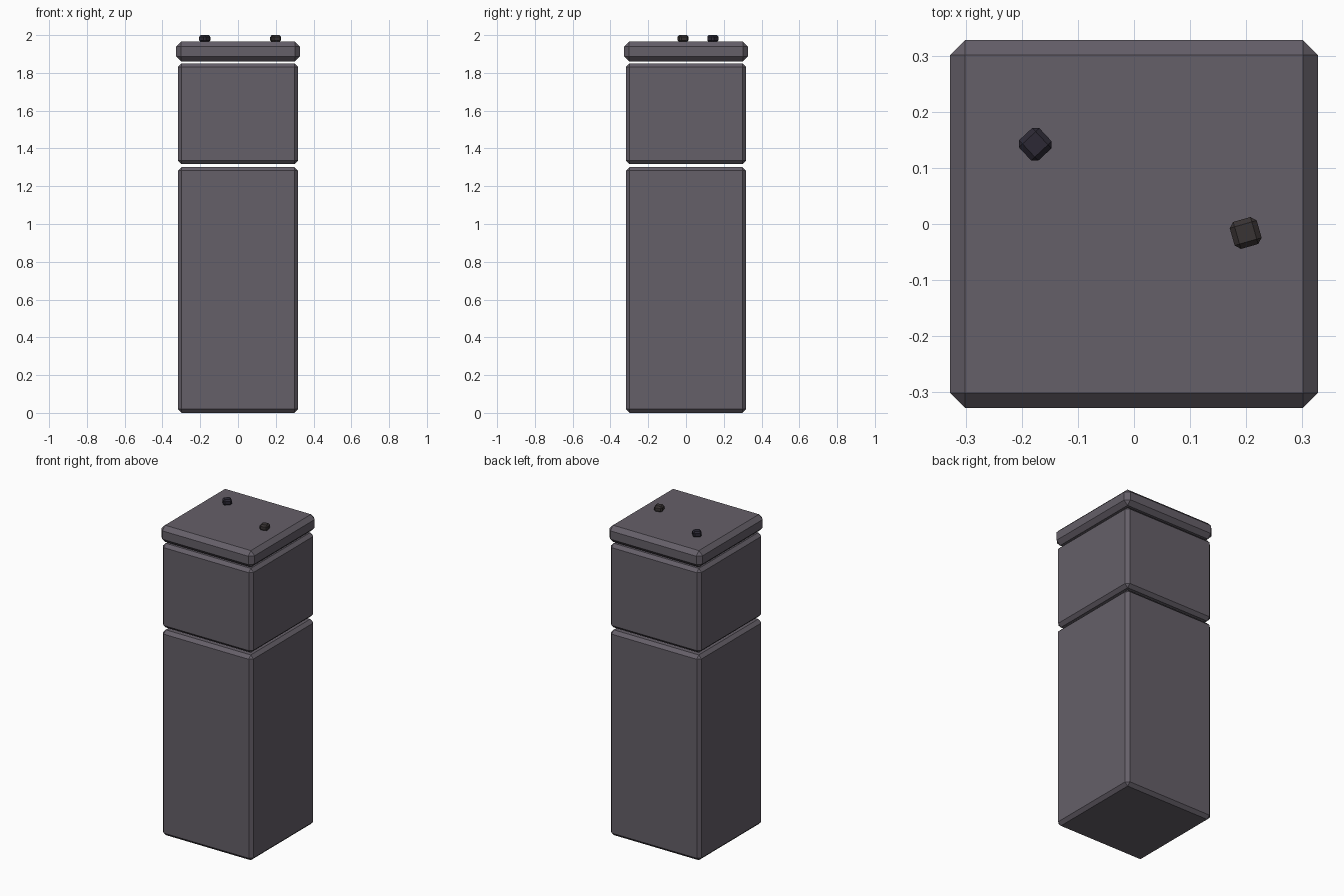
import bpy
import bmesh
from math import radians
from mathutils import Matrix

if "Cube" in bpy.data.objects:
    bpy.data.objects.remove(bpy.data.objects["Cube"])


def material(name, colour):
    mat = bpy.data.materials.new(name)
    mat.diffuse_color = (*colour, 1)
    mat.use_nodes = True
    mat.node_tree.nodes["Principled BSDF"].inputs["Base Color"].default_value = mat.diffuse_color
    return mat


def chamfered_block(name, width, z0, z1, bevel, mat, xy=(0, 0), angle=0):
    """Square block from z0 to z1 with one flat chamfer on every edge."""
    bm = bmesh.new()
    bmesh.ops.create_cube(bm, size=1)
    bmesh.ops.transform(bm, matrix=Matrix.Diagonal((width, width, z1 - z0, 1)), verts=bm.verts)
    bmesh.ops.bevel(bm, geom=bm.edges[:], offset=bevel, segments=1, affect='EDGES')
    mesh = bpy.data.meshes.new(name)
    bm.to_mesh(mesh)
    bm.free()
    obj = bpy.data.objects.new(name, mesh)
    obj.location = (*xy, (z0 + z1) / 2)
    obj.rotation_euler.z = radians(angle)
    mesh.materials.append(mat)
    bpy.context.collection.objects.link(obj)
    return obj


stone = material("dark_grey", (0.13, 0.115, 0.14))
dark_blue = material("near_black_blue", (0.025, 0.022, 0.035))
dark_brown = material("near_black_brown", (0.04, 0.033, 0.033))

# Stacked pillar sections, separated by narrow gaps
chamfered_block("lower_section", 0.637, 0.0, 1.302, 0.02, stone)
chamfered_block("upper_section", 0.637, 1.317, 1.851, 0.02, stone)
chamfered_block("cap_slab", 0.655, 1.861, 1.966, 0.026, stone)

# Small studs resting on the cap
chamfered_block("left_stud", 0.05, 1.963, 2.0, 0.009, dark_blue, (-0.176, 0.142), 43)
chamfered_block("right_stud", 0.05, 1.963, 2.0, 0.009, dark_brown, (0.199, -0.016), 16)
